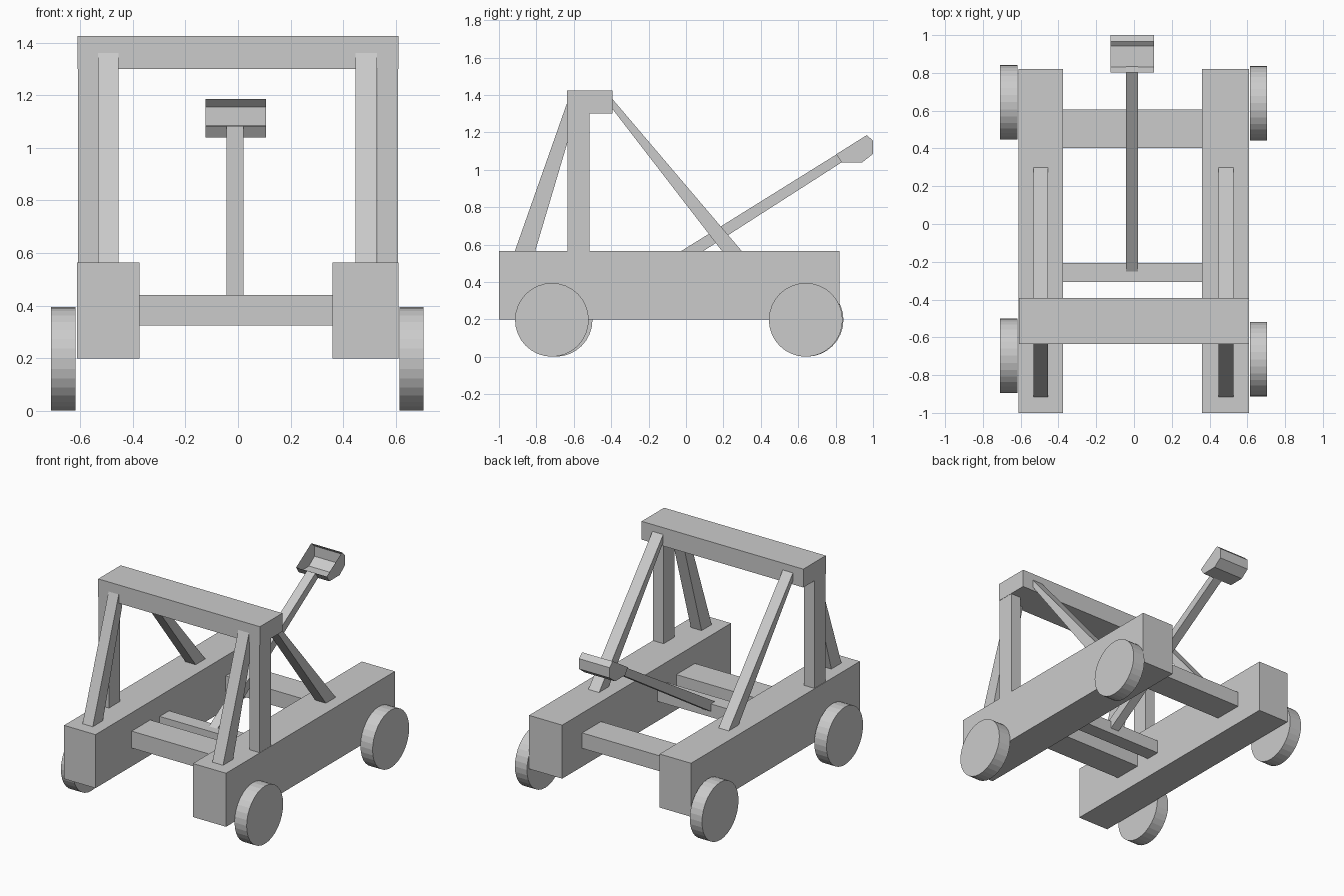
import bpy, bmesh, math
from mathutils import Matrix

if "Cube" in bpy.data.objects:
    bpy.data.objects.remove(bpy.data.objects["Cube"])

grey = bpy.data.materials.new("plain grey")
grey.diffuse_color = (0.6, 0.6, 0.6, 1)
grey.use_nodes = True
grey.node_tree.nodes["Principled BSDF"].inputs["Base Color"].default_value = grey.diffuse_color


def finish(name, bm, recalc=True):
    if recalc:
        bmesh.ops.recalc_face_normals(bm, faces=bm.faces)
    me = bpy.data.meshes.new(name)
    bm.to_mesh(me)
    bm.free()
    me.materials.append(grey)
    ob = bpy.data.objects.new(name, me)
    bpy.context.collection.objects.link(ob)
    return ob


def prism(name, x0, x1, profile, open_edges=()):
    """Extrude a y-z profile from x0 to x1; listed edges are left open."""
    bm = bmesh.new()
    a = [bm.verts.new((x0, y, z)) for y, z in profile]
    b = [bm.verts.new((x1, y, z)) for y, z in profile]
    n = len(profile)
    bm.faces.new(a)
    bm.faces.new(b[::-1])
    sides = [bm.faces.new((a[i], b[i], b[(i + 1) % n], a[(i + 1) % n])) for i in range(n)]
    bmesh.ops.recalc_face_normals(bm, faces=bm.faces)
    if open_edges:
        bmesh.ops.delete(bm, geom=[sides[i] for i in open_edges], context='FACES_ONLY')
    return finish(name, bm, False)


def box(name, x, y, z):
    return prism(name, x[0], x[1], [(y[0], z[0]), (y[1], z[0]), (y[1], z[1]), (y[0], z[1])])


def wheel(name, x0, x1, y):
    bm = bmesh.new()
    m = Matrix.Translation(((x0 + x1) / 2, y, 0.198)) @ Matrix.Rotation(math.pi / 2, 4, 'Y')
    bmesh.ops.create_cone(bm, cap_ends=True, segments=32, radius1=0.197, radius2=0.197,
                          depth=x1 - x0, matrix=m)
    finish(name, bm)


# side rails
box("left_rail", (-0.612, -0.375), (-1, 0.82), (0.2, 0.565))
box("right_rail", (0.36, 0.61), (-1, 0.82), (0.2, 0.565))

# cross members between the rails
box("front_cross_member", (-0.385, 0.37), (-0.61, -0.41), (0.325, 0.44))
box("arm_axle", (-0.385, 0.37), (-0.308, -0.207), (0.335, 0.425))
box("rear_cross_member", (-0.385, 0.37), (0.402, 0.605), (0.325, 0.43))

# top beam of the frame
box("top_beam", (-0.61, 0.61), (-0.635, -0.393), (1.3, 1.425))

# posts and braces on both sides
front_profile = [(-0.917, 0.56), (-0.808, 0.56), (-0.6, 1.26), (-0.6, 1.4), (-0.635, 1.36)]
rear_profile = [(-0.42, 1.41), (-0.42, 1.36), (0.197, 0.56), (0.303, 0.56)]
for side, post, brace in (("left", (-0.608, -0.53), (-0.532, -0.455)),
                          ("right", (0.53, 0.608), (0.447, 0.528))):
    box(side + "_post", post, (-0.634, -0.515), (0.56, 1.305))
    prism(side + "_front_brace", *brace, front_profile)
    prism(side + "_rear_brace", *brace, rear_profile)

# wheels
wheel("front_left_wheel", -0.71, -0.618, -0.697)
wheel("front_right_wheel", 0.614, 0.705, -0.717)
wheel("rear_left_wheel", -0.71, -0.618, 0.645)
wheel("rear_right_wheel", 0.614, 0.705, 0.64)

# throwing arm
prism("throwing_arm", -0.043, 0.021,
      [(-0.3, 0.395), (0.805, 1.083), (0.835, 1.042), (-0.26, 0.34)])

# thin open bucket at the end of the arm
prism("bucket", -0.124, 0.107,
      [(0.803, 1.083), (0.967, 1.186), (1.0, 1.155), (1.0, 1.085), (0.942, 1.04), (0.832, 1.04)],
      open_edges=(0,))
